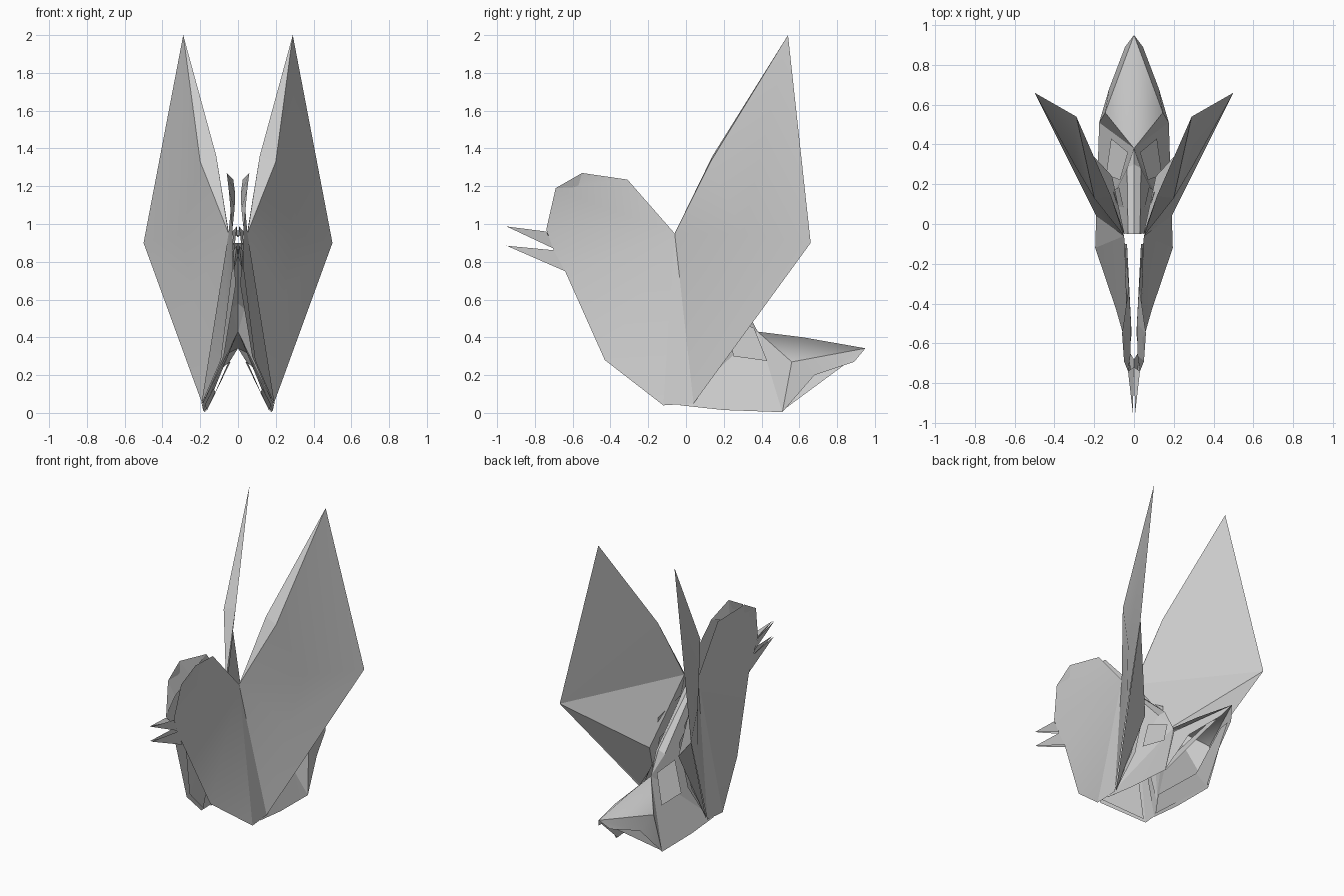
import bpy


def sheet(name, pts, faces, smooth=True):
    """Folded paper sheet on the +x side, mirrored to the other side."""
    mesh = bpy.data.meshes.new(name)
    mesh.from_pydata(pts, [], faces)
    obj = bpy.data.objects.new(name, mesh)
    bpy.context.collection.objects.link(obj)
    mod = obj.modifiers.new("mirror", 'MIRROR')
    mod.use_axis[0] = True
    mod.merge_threshold = 0.0005
    bpy.ops.object.select_all(action='DESELECT')
    obj.select_set(True)
    bpy.context.view_layer.objects.active = obj
    if smooth:
        bpy.ops.object.shade_smooth_by_angle(angle=0.5)
    return obj


# shared fold corners
root = (.05, -.06, .95)
keel = (.195, -.12, .04)
heel = (.19, .04, .05)
tip = (.29, .54, 2.0)
corner = (.50, .66, .90)

# breast and head side, with the crown flaring outwards
sheet("body_side", [
    root, (.025, -.31, 1.235), (.06, -.55, 1.27), (.05, -.69, 1.19),
    (.03, -.74, .97), (.025, -.70, .86), (.03, -.64, .75),
    (.09, -.43, .28), keel, (.035, -.52, 1.12)],
    [(1, 2, 3, 9), (3, 4, 9), (0, 1, 9), (0, 9, 4, 5), (0, 5, 6),
     (0, 6, 7), (0, 7, 8)])

# paper turned inwards along the breast edge
sheet("breast_lining", [
    (.035, -.10, .88), (.02, -.62, .80), (.012, -.55, .68),
    (.075, -.42, .30), (.18, -.12, .06)],
    [(0, 1, 2), (0, 2, 3), (0, 3, 4)], False)

# small folded pieces inside the crown
sheet("crown_flap", [
    (.025, -.31, 1.235), (.06, -.55, 1.27), (.05, -.69, 1.19),
    (.03, -.74, .97), (.018, -.66, 1.08), (.015, -.50, 1.16)],
    [(0, 1, 5), (1, 2, 4, 5), (2, 3, 4)], False)

# beak, two pointed halves
sheet("upper_beak", [(.03, -.74, .96), (.006, -.95, .987), (.02, -.69, .865),
                     (.0, -.72, .93)],
      [(0, 1, 2), (0, 1, 3)], False)
sheet("lower_beak", [(.025, -.69, .86), (.006, -.95, .885), (.025, -.64, .75),
                     (.0, -.68, .83)],
      [(0, 1, 2), (1, 2, 3)], False)

# wing outer layer, leading strip and inner layer
sheet("wing_outer", [root, (.20, .13, 1.33), tip, corner, heel, keel,
                     (.235, .21, .63), (.30, .30, .945)],
      [(0, 1, 7), (1, 2, 7), (2, 3, 7), (0, 7, 6), (7, 3, 6),
       (3, 4, 6), (4, 0, 6), (4, 5, 0)])
sheet("wing_edge", [root, (.20, .13, 1.33), tip, (.115, .14, 1.36)],
      [(0, 1, 3), (1, 2, 3)], False)
sheet("wing_inner", [(.048, -.05, .95), (.115, .14, 1.36), tip, corner,
                     (.11, .24, .54), (.18, .04, .06)],
      [(0, 1, 3), (1, 2, 3), (0, 3, 4), (3, 5, 4), (0, 4, 5)], False)

# narrow pleats between wing and body
for i, (dx, top) in enumerate([(.0, .82), (.025, .70)]):
    sheet(f"wing_pleat_{i + 1}", [
        (.055 - dx, -.02, top), (.10 - dx, .16 + dx, top - .10),
        (.15 - dx, .16, .30), (.185 - dx / 3, .03, .06)],
        [(0, 1, 2, 3)], False)

# tail tent: ridge down to the lower hem
sheet("tail", [
    (0, .95, .342), (0, .62, .40), (0, .38, .43),
    (.045, .89, .27), (.125, .68, .20), (.175, .51, .004),
    (.185, .20, .015), (.19, -.03, .04), (.145, .56, .27)],
    [(0, 3, 4), (0, 4, 8), (0, 8, 1), (1, 8, 2), (4, 5, 8),
     (2, 8, 5), (2, 5, 6), (2, 6, 7)])

# spine strip rising from the tail ridge to the wing roots
sheet("spine", [(0, .38, .43), (0, .30, .58), (0, -.05, .90),
                (.03, -.05, .90), (.035, .28, .55), (.19, -.03, .04)],
      [(0, 1, 4), (1, 2, 3, 4), (0, 4, 5), (4, 3, 5)], False)

# folded hem and flap seen beneath and beside the tail
sheet("tail_hem", [(.04, .86, .27), (.165, .51, .012), (.175, .0, .045),
                   (.13, .08, .13), (.12, .46, .11), (.05, .78, .27)],
      [(0, 1, 4, 5), (1, 2, 3, 4)], False)
sheet("tail_flap", [(.03, .36, .45), (.115, .43, .275), (.14, .25, .30),
                    (.07, .22, .50)],
      [(0, 1, 2, 3)], False)
